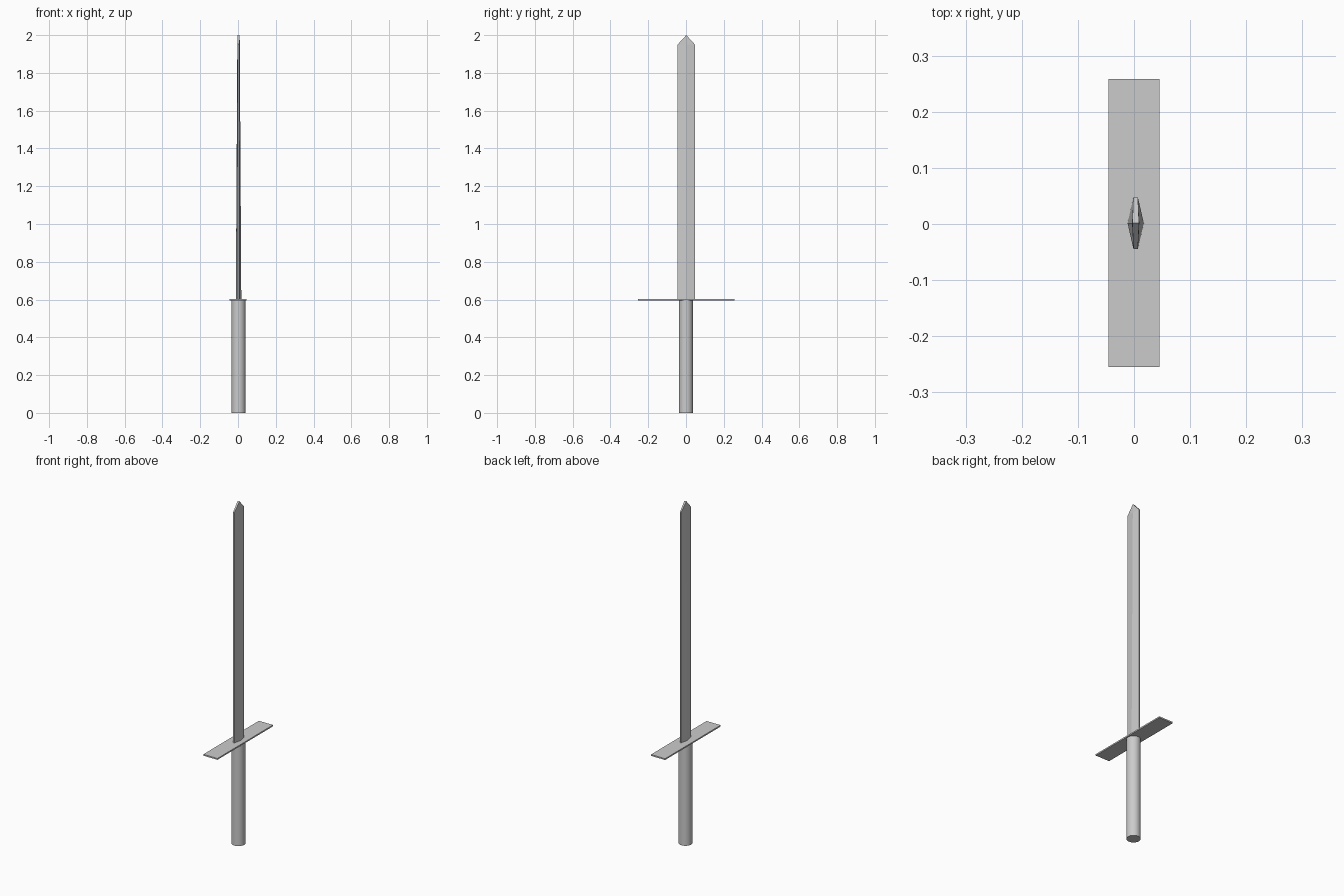
import bpy, bmesh

if "Cube" in bpy.data.objects:
    bpy.data.objects.remove(bpy.data.objects["Cube"])

CX, CY = 0.003, 0.0015


def mesh_object(name, bm):
    bmesh.ops.recalc_face_normals(bm, faces=bm.faces[:])
    mesh = bpy.data.meshes.new(name)
    bm.to_mesh(mesh)
    bm.free()
    obj = bpy.data.objects.new(name, mesh)
    bpy.context.collection.objects.link(obj)
    return obj


# Handle: plain round grip
bpy.ops.mesh.primitive_cylinder_add(vertices=32, radius=0.037, depth=0.598,
                                    location=(CX, 0, 0.299))
handle = bpy.context.object
handle.name = "handle"
bpy.ops.object.shade_smooth_by_angle()

# Guard: thin flat plate
bpy.ops.mesh.primitive_cube_add(size=1, location=(0, CY, 0.6))
guard = bpy.context.object
guard.name = "guard"
guard.dimensions = (0.091, 0.513, 0.008)

# Blade: flattened hexagon section, thinning upward, closed by a chisel point
bm = bmesh.new()


def section(z, half_mid, half_edge, half_width):
    outline = [(half_mid, 0), (half_edge, half_width), (-half_edge, half_width),
               (-half_mid, 0), (-half_edge, -half_width), (half_edge, -half_width)]
    return [bm.verts.new((CX + x, CY + y, z)) for x, y in outline]


base = section(0.6, 0.0145, 0.004, 0.046)
top = section(1.95, 0.0065, 0.004, 0.046)
bm.faces.new(base)
for i in range(6):
    j = (i + 1) % 6
    bm.faces.new((base[i], base[j], top[j], top[i]))

# Point: two sloping bevels meeting in a short ridge
tip_r = bm.verts.new((CX + 0.006, CY, 2.0))
tip_l = bm.verts.new((CX - 0.006, CY, 2.0))
bm.faces.new((top[1], top[2], tip_l, tip_r))
bm.faces.new((top[4], top[5], tip_r, tip_l))
for mid, a, b, tip in ((0, 5, 1, tip_r), (3, 2, 4, tip_l)):
    bm.faces.new((top[a], top[mid], tip))
    bm.faces.new((top[mid], top[b], tip))
mesh_object("blade", bm)
